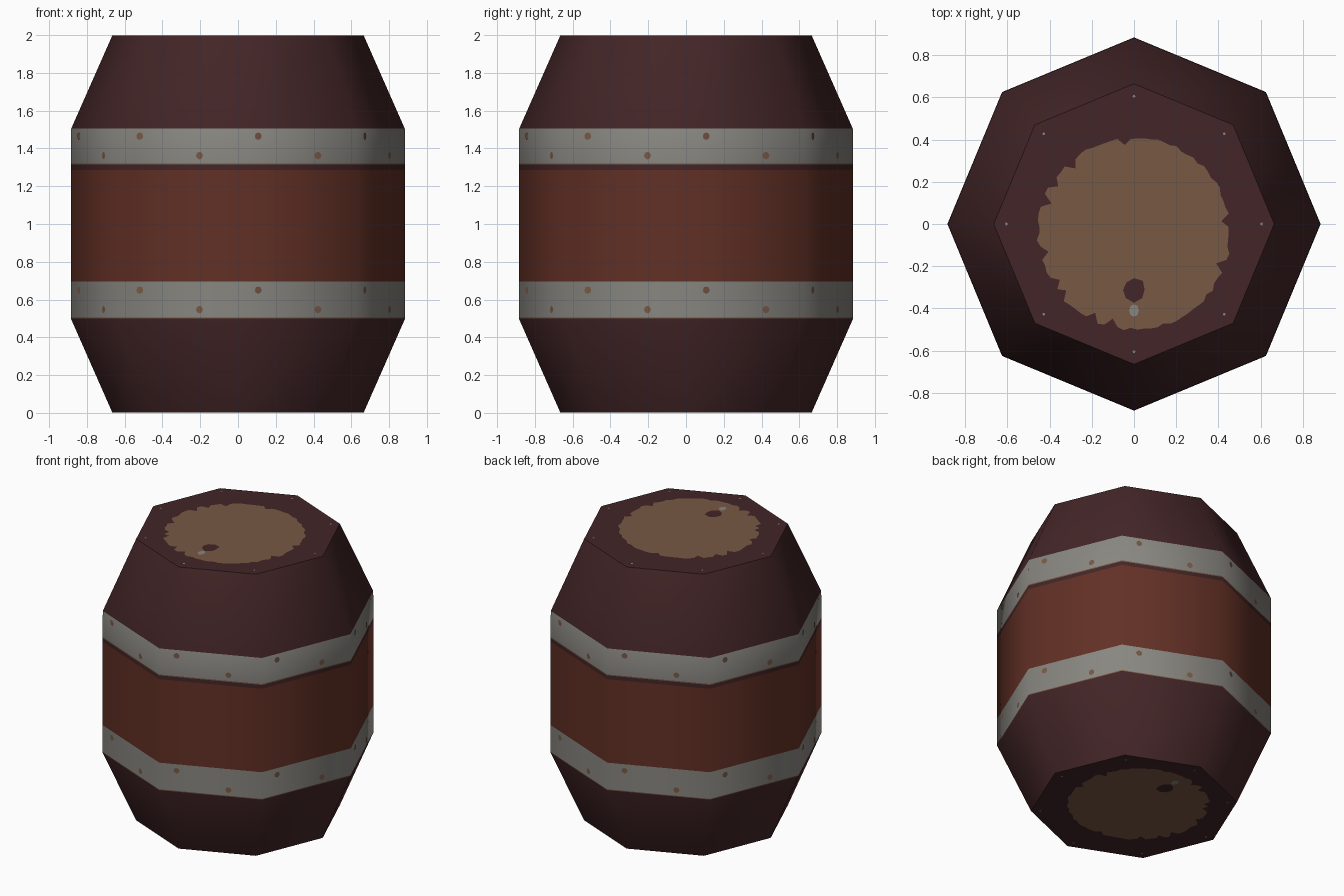
import bpy, bmesh, math, random
from mathutils import Vector

if "Cube" in bpy.data.objects:
    bpy.data.objects.remove(bpy.data.objects["Cube"])

random.seed(4)


def material(name, rgb):
    """Flat colour given as 0-255 sRGB, stored as linear."""
    m = bpy.data.materials.new(name)
    lin = [((c / 255 + 0.055) / 1.055) ** 2.4 for c in rgb]
    m.diffuse_color = (*lin, 1)
    m.use_nodes = True
    m.node_tree.nodes["Principled BSDF"].inputs["Base Color"].default_value = m.diffuse_color
    return m


DARK = material("dark brown wood", (67, 37, 39))
RED = material("red brown wood", (98, 48, 37))
GREY = material("grey metal", (136, 134, 128))
TAN = material("tan wood", (120, 89, 68))


def make_object(name, bm, mats):
    mesh = bpy.data.meshes.new(name)
    bm.to_mesh(mesh)
    bm.free()
    for m in mats:
        mesh.materials.append(m)
    obj = bpy.data.objects.new(name, mesh)
    bpy.context.collection.objects.link(obj)
    return obj


# Barrel body: octagonal rings (z, radius); each band has its own colour index
mats = [DARK, RED, GREY, TAN]
rings = [(0.001, 0.665), (0.5, 0.885), (0.506, 0.885), (0.695, 0.885),
         (1.287, 0.885), (1.314, 0.885), (1.321, 0.885), (1.505, 0.883),
         (1.999, 0.665)]
bands = [0, 3, 2, 1, 0, 3, 2, 0]
bm = bmesh.new()
loops = []
for z, r in rings:
    loops.append([bm.verts.new((r * math.cos(i * math.pi / 4),
                                r * math.sin(i * math.pi / 4), z)) for i in range(8)])
for low, high, colour in zip(loops, loops[1:], bands):
    for i in range(8):
        j = (i + 1) % 8
        bm.faces.new((low[i], low[j], high[j], high[i])).material_index = colour
bm.faces.new(loops[0][::-1])
bm.faces.new(loops[-1])
body = make_object("barrel_body", bm, mats)
bpy.context.view_layer.objects.active = body
body.select_set(True)
bpy.ops.object.shade_smooth_by_angle(angle=math.radians(55))


def add_patch(bm, centre, u, v, radii):
    """Flat patch with one radius per corner, facing along u x v."""
    n = len(radii)
    pts = [centre + (u * math.cos(2 * math.pi * i / n) + v * math.sin(2 * math.pi * i / n)) * r
           for i, r in enumerate(radii)]
    bm.faces.new([bm.verts.new(p) for p in pts])


# Rivets: two per flat side on each metal hoop
bm = bmesh.new()
up = Vector((0, 0, 1))
for i in range(8):
    a, b = (Vector((0.885 * math.cos(k * math.pi / 4), 0.885 * math.sin(k * math.pi / 4), 0))
            for k in (i, i + 1))
    along = (b - a).normalized()
    out = along.cross(up)
    for base in (0.5, 1.315):
        for t, h in ((0.17, 0.15), (0.675, 0.047)):
            add_patch(bm, a.lerp(b, t) + up * (base + h) + out * 0.002, along, up, [0.02] * 8)
make_object("hoop_rivets", bm, [TAN])

# Lid details, the same on both ends with the bottom turned over
ragged = []
for i in range(90):
    notch = 0.035 if random.random() < 0.12 else 0
    ragged.append(0.455 + random.uniform(-0.008, 0.008) - notch)

for end, side in (("top", 1), ("bottom", -1)):
    u, v = Vector((1, 0, 0)), Vector((0, side, 0))

    def spot(x, y, lift):
        return Vector((x, y * side, 1 + side * (0.999 + lift)))

    bm = bmesh.new()
    add_patch(bm, spot(0, -0.045, 0.002), u, v, ragged)
    make_object(end + "_worn_disc", bm, [TAN])

    bm = bmesh.new()
    add_patch(bm, spot(0, -0.312, 0.004), u, v, [0.05, 0.06, 0.055, 0.05, 0.052, 0.055, 0.062, 0.055])
    make_object(end + "_bung_hole", bm, [DARK])

    bm = bmesh.new()
    add_patch(bm, spot(0, -0.41, 0.004), u, v * 1.3, [0.023] * 8)
    for k in range(8):
        ang = k * math.pi / 4
        add_patch(bm, spot(0.605 * math.cos(ang), 0.605 * math.sin(ang), 0.002), u, v, [0.007] * 6)
    make_object(end + "_metal_studs", bm, [GREY])
